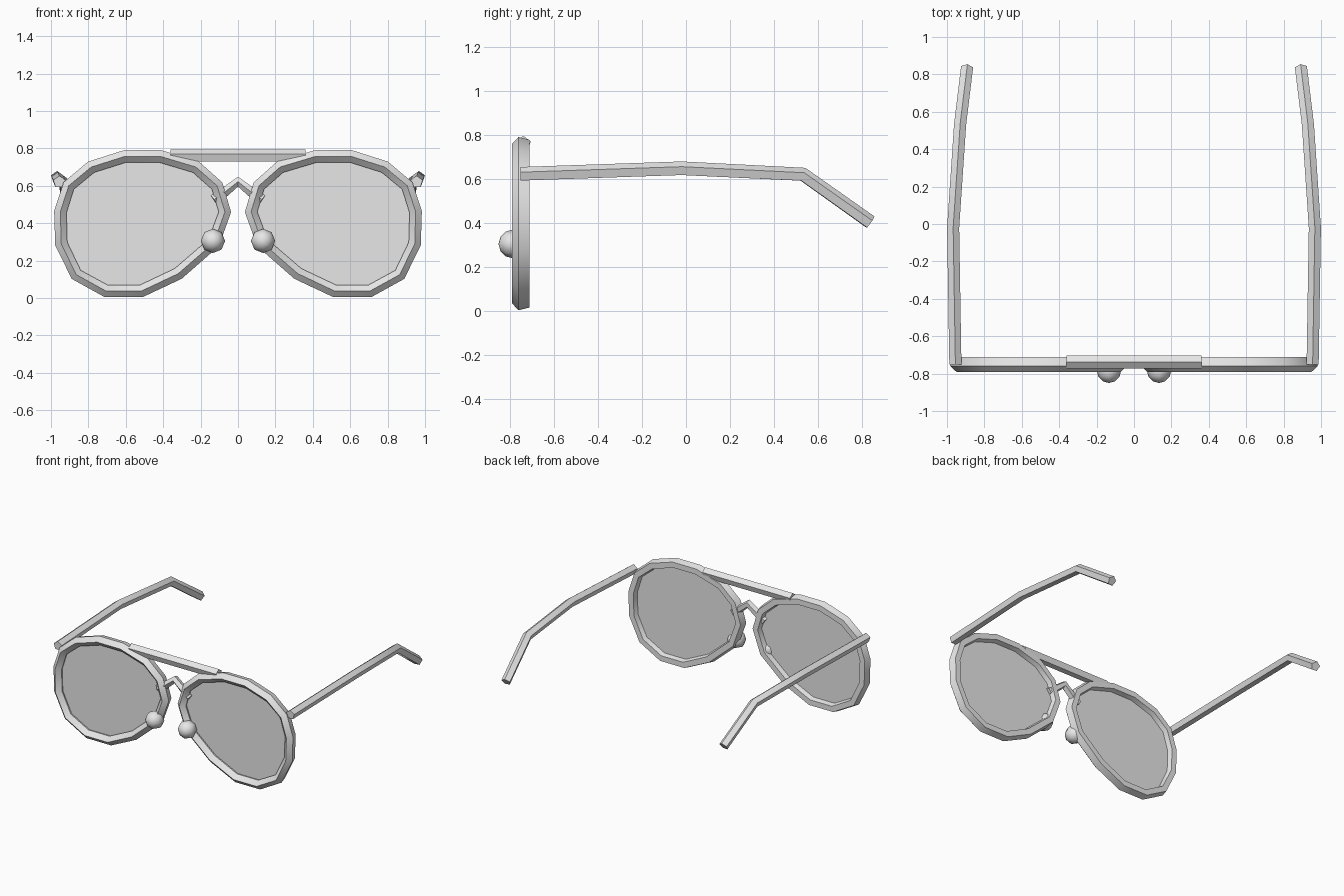
import bpy, bmesh, math
from mathutils import Vector

cube = bpy.data.objects.get("Cube")
if cube:
    bpy.data.objects.remove(cube, do_unlink=True)

grey = bpy.data.materials.new("light_grey")
grey.use_nodes = True
grey.diffuse_color = (0.8, 0.8, 0.8, 1)
grey.node_tree.nodes["Principled BSDF"].inputs["Base Color"].default_value = (0.8, 0.8, 0.8, 1)

FRONT, UP = Vector((0, -1, 0)), Vector((0, 0, 1))


def finish(name, bm):
    """Turn a bmesh into a shaded, coloured object."""
    bmesh.ops.recalc_face_normals(bm, faces=bm.faces)
    mesh = bpy.data.meshes.new(name)
    bm.to_mesh(mesh)
    bm.free()
    mesh.materials.append(grey)
    obj = bpy.data.objects.new(name, mesh)
    bpy.context.collection.objects.link(obj)
    bpy.ops.object.select_all(action='DESELECT')
    obj.select_set(True)
    bpy.context.view_layer.objects.active = obj
    bpy.ops.object.shade_smooth_by_angle(angle=math.radians(50))
    return obj


def wire(name, path, hint, r_hint, r_side, closed=False):
    """Sweep a five-sided section along a path, one corner towards hint."""
    pts = [Vector(p) for p in path]
    n = len(pts)
    bm = bmesh.new()
    rings = []
    for i, p in enumerate(pts):
        before = pts[i - 1] if closed or i else p
        after = pts[(i + 1) % n] if closed or i < n - 1 else p
        tangent = ((after - p).normalized() + (p - before).normalized()).normalized()
        side = tangent.cross(hint).normalized()
        top = side.cross(tangent)
        ring = []
        for k in range(5):
            a = math.tau * k / 5
            ring.append(bm.verts.new(p + top * r_hint * math.cos(a) + side * r_side * math.sin(a)))
        rings.append(ring)
    for i in range(n if closed else n - 1):
        a, b = rings[i], rings[(i + 1) % n]
        for k in range(5):
            j = (k + 1) % 5
            bm.faces.new((a[k], a[j], b[j], b[k]))
    if not closed:
        bm.faces.new(rings[0])
        bm.faces.new(rings[-1])
    return finish(name, bm)


# Teardrop outline shared by the rims and lenses
outline = [(.605, .757), (.415, .757), (.225, .70), (.112, .60), (.07, .46),
           (.13, .295), (.32, .13), (.517, .037), (.705, .037), (.865, .125),
           (.945, .29), (.95, .46), (.905, .60), (.785, .70)]

# Temple path: hinge, middle, ear bend, tip
temple = [(.955, -.75, .62), (.967, -.02, .645), (.93, .53, .618), (.893, .835, .402)]

for label, s in (("left", 1), ("right", -1)):
    wire(label + "_rim", [(s * x, -.746, z) for x, z in outline], FRONT, .044, .035, closed=True)

    # Flat lens held in the middle of the rim
    bm = bmesh.new()
    bm.faces.new([bm.verts.new((s * x, -.745, z)) for x, z in outline])
    finish(label + "_lens", bm)

    wire(label + "_temple", [(s * x, y, z) for x, y, z in temple], UP, .034, .034)

    # Faceted nose pad
    bm = bmesh.new()
    bmesh.ops.create_uvsphere(bm, u_segments=8, v_segments=6, radius=.065)
    pad = finish(label + "_nose_pad", bm)
    pad.location = (s * .134, -.785, .305)
    pad.rotation_euler = (math.radians(90), 0, math.radians(22.5))
    pad.rotation_euler = (math.radians(90), 0, 0)

# Straight brow bar across the top
wire("brow_bar", [(-.36, -.738, .759), (.36, -.738, .759)], UP, .036, .036)

# Small arched nose bridge with ends hooked into the rims
half = [(.13, -.745, .525), (.085, -.74, .555), (0, -.735, .622)]
wire("nose_bridge", [(-x, y, z) for x, y, z in half] + half[-2::-1], FRONT, .028, .028)
